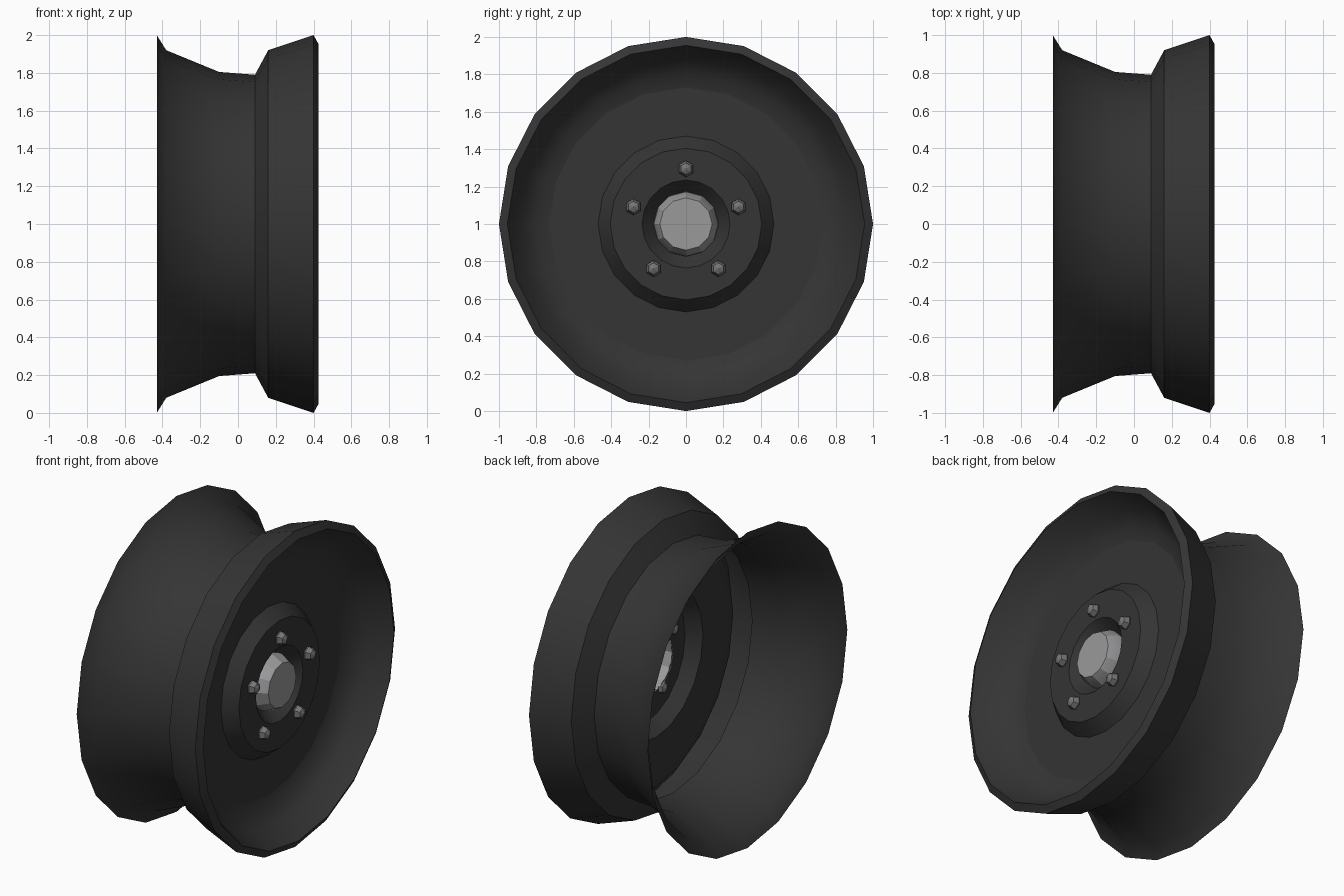
import bpy, bmesh
from math import radians, sin, cos, pi

if "Cube" in bpy.data.objects:
    bpy.data.objects.remove(bpy.data.objects["Cube"])


def material(name, v):
    m = bpy.data.materials.new(name)
    m.diffuse_color = (v, v, v * 1.03, 1)
    m.use_nodes = True
    m.node_tree.nodes["Principled BSDF"].inputs["Base Color"].default_value = m.diffuse_color
    return m


dark = material("dark_steel", 0.035)
nut_grey = material("nut_metal", 0.18)
cap_grey = material("cap_metal", 0.32)


def finish(bm, name, mat, angle=None):
    me = bpy.data.meshes.new(name)
    bm.to_mesh(me)
    bm.free()
    me.materials.append(mat)
    ob = bpy.data.objects.new(name, me)
    bpy.context.collection.objects.link(ob)
    if angle:
        bpy.ops.object.select_all(action='DESELECT')
        ob.select_set(True)
        bpy.context.view_layer.objects.active = ob
        bpy.ops.object.shade_smooth_by_angle(angle=radians(angle))
    return ob


def revolve(name, profile, sides, mat, angle=None, closed=False):
    """Spin (x, radius) points around the axle at z = 1."""
    bm = bmesh.new()
    rings = [[bm.verts.new((x, r * cos(2 * pi * j / sides), 1 + r * sin(2 * pi * j / sides)))
              for j in range(sides)] for x, r in profile]
    for a, b in zip(rings, rings[1:]):
        for j in range(sides):
            k = (j + 1) % sides
            bm.faces.new((a[j], a[k], b[k], b[j]))
    if closed:
        bm.faces.new(rings[-1])
    return finish(bm, name, mat, angle)


# Barrel, front lip and inner bowl of the rim
revolve("rim", [(-0.43, 1.0), (-0.38, 0.92), (-0.10, 0.805), (0.09, 0.79),
                (0.16, 0.92), (0.40, 1.0), (0.425, 0.955),
                (0.29, 0.88), (0.23, 0.80), (0.21, 0.73)], 20, dark, 40)

# Centre disc with raised hub plate and recessed bore
revolve("centre_disc", [(0.21, 0.73), (0.21, 0.47), (0.29, 0.405),
                        (0.29, 0.235), (0.21, 0.165)], 20, dark, 30)

# Bevelled hub cap
revolve("hub_cap", [(0.21, 0.175), (0.25, 0.172), (0.31, 0.14)], 12, cap_grey, 25, True)

# Five faceted wheel nuts
for i in range(5):
    a = pi / 2 + i * 2 * pi / 5
    bm = bmesh.new()
    bmesh.ops.create_uvsphere(bm, u_segments=6, v_segments=4, radius=0.044)
    for v in bm.verts:
        x, y, z = v.co
        v.co = (0.30 + z, 0.295 * cos(a) + x, 1 + 0.295 * sin(a) + y)
    bmesh.ops.recalc_face_normals(bm, faces=bm.faces)
    finish(bm, f"wheel_nut_{i + 1}", nut_grey)
